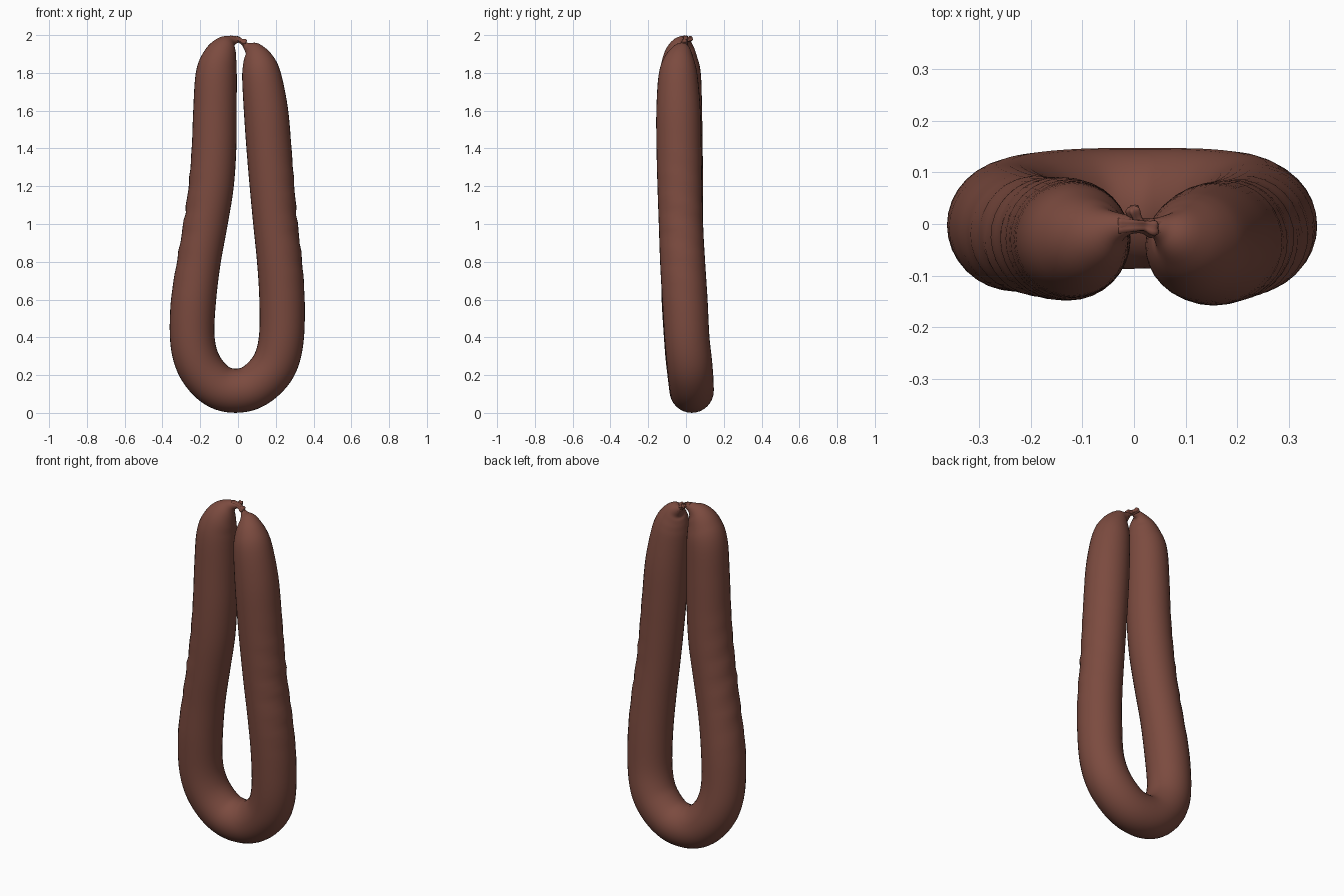
import bpy, bmesh, math
from mathutils import Vector

if "Cube" in bpy.data.objects:
    bpy.data.objects.remove(bpy.data.objects["Cube"])

skin = bpy.data.materials.new("brown_sausage_skin")
skin.diffuse_color = (0.2, 0.07, 0.05, 1)
skin.use_nodes = True
skin.node_tree.nodes["Principled BSDF"].inputs["Base Color"].default_value = skin.diffuse_color


def spline(pts, steps):
    """Catmull-Rom through (x, y, z, radius) points."""
    p = [Vector(q) for q in pts]
    p = [2 * p[0] - p[1]] + p + [2 * p[-1] - p[-2]]
    out = []
    for i in range(1, len(p) - 2):
        a, b, c, d = p[i - 1:i + 3]
        for s in range(steps):
            t = s / steps
            out.append(0.5 * (2 * b + (c - a) * t + (2 * a - 5 * b + 4 * c - d) * t * t
                              + (3 * b - a - 3 * c + d) * t ** 3))
    out.append(p[-2])
    return out


def tube(name, pts, steps, sides, side_axis, bump):
    """Closed tube with a varying radius; bump(centre, direction, angle) offsets the skin."""
    path = spline(pts, steps)
    bm = bmesh.new()
    rings = []
    for i, q in enumerate(path):
        c = q.to_3d()
        t = (path[min(i + 1, len(path) - 1)].to_3d() - path[max(i - 1, 0)].to_3d()).normalized()
        b = (side_axis - t * side_axis.dot(t)).normalized()
        n = b.cross(t)
        ring = []
        for k in range(sides):
            a = math.tau * k / sides
            d = n * math.cos(a) + b * math.sin(a)
            ring.append(bm.verts.new(c + d * (max(q[3], 0.003) + bump(c, d, a))))
        rings.append(ring)
    for r, s in zip(rings, rings[1:]):
        for k in range(sides):
            bm.faces.new((r[k], r[(k + 1) % sides], s[(k + 1) % sides], s[k]))
    bm.faces.new(rings[0])
    bm.faces.new(rings[-1])
    bmesh.ops.recalc_face_normals(bm, faces=bm.faces)
    for f in bm.faces:
        f.smooth = True
    me = bpy.data.meshes.new(name)
    bm.to_mesh(me)
    bm.free()
    me.materials.append(skin)
    ob = bpy.data.objects.new(name, me)
    bpy.context.collection.objects.link(ob)
    return ob


# soft wrinkles on the outer side of both legs
def wrinkles(c, d, a):
    outer = max(0, d.x * (1 if c.x > 0 else -1))
    fade = max(0, 1 - abs(c.z - 1.0) / 0.5)
    return 0.003 * outer * fade * (math.sin(c.z * 47 + d.y * 2) + 0.5 * math.sin(c.z * 83))


# bent sausage: left tip, down the left leg, round the bottom, up the right leg
tube("sausage", [
    (0.0, 0.0, 1.975, .014), (-.035, -.006, 1.968, .032), (-.066, -.02, 1.938, .066),
    (-.095, -.03, 1.88, .092), (-.115, -.03, 1.79, .109), (-.122, -.03, 1.6, .115),
    (-.127, -.03, 1.4, .118), (-.142, -.028, 1.2, .119), (-.172, -.025, 1.0, .116),
    (-.207, -.018, .8, .115), (-.235, -.01, .6, .119), (-.243, 0, .42, .118),
    (-.225, .01, .3, .119), (-.18, .02, .21, .119), (-.11, .027, .143, .118),
    (-.03, .03, .118, .117), (.06, .03, .130, .117), (.14, .026, .185, .119),
    (.20, .018, .27, .12), (.23, .005, .4, .119), (.233, -.006, .6, .12),
    (.22, -.018, .8, .119), (.198, -.027, 1.0, .117), (.18, -.033, 1.2, .118),
    (.164, -.037, 1.4, .119), (.148, -.04, 1.6, .117), (.125, -.042, 1.78, .104),
    (.106, -.035, 1.86, .085), (.082, -.022, 1.912, .056), (.055, -.01, 1.935, .028),
    (.036, -.004, 1.95, .013)], 5, 32, Vector((0, 1, 0)), wrinkles)


# pinched, pleated skin ends tied together between the two tips
def pleats(c, d, a):
    return 0.0025 * math.cos(5 * a)


tube("knot", [(-.03, -.004, 1.978, .02), (0, -.003, 1.978, .014), (.02, -.004, 1.968, .013),
              (.036, -.008, 1.963, .018), (.042, -.008, 1.96, .012)],
     4, 20, Vector((0, 1, 0)), pleats)
tube("knot_flap", [(.012, -.005, 1.97, .012), (.004, .012, 1.976, .011), (-.002, .028, 1.982, .013),
                   (-.004, .034, 1.984, .006)], 4, 20, Vector((0, 0, 1)), pleats)
tube("knot_link", [(.02, -.004, 1.968, .011), (.033, -.004, 1.955, .012), (.05, -.008, 1.938, .02)],
     4, 20, Vector((0, 1, 0)), pleats)
